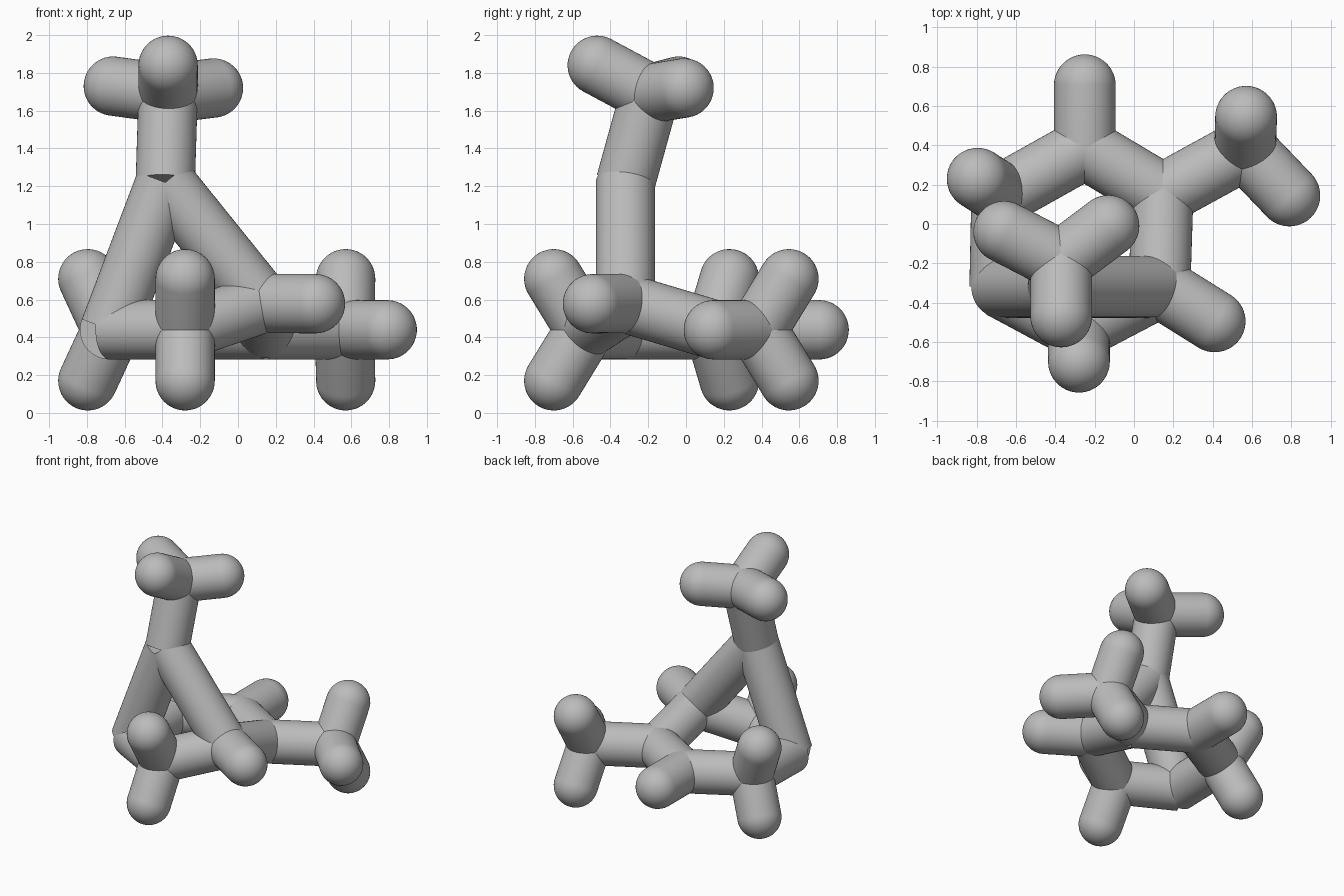
import bpy, bmesh, math
from mathutils import Vector

cube = bpy.data.objects.get("Cube")
if cube:
    bpy.data.objects.remove(cube, do_unlink=True)

R = 0.157      # tube radius
SIDES = 48

grey = bpy.data.materials.new("plain grey")
grey.use_nodes = True
colour = (0.5, 0.5, 0.5, 1)
grey.diffuse_color = colour
grey.node_tree.nodes["Principled BSDF"].inputs["Base Color"].default_value = colour


def tube(name, start, end, round_tip=False):
    """Lathe a tube from start to end, with a flat or a domed far end."""
    start, end = Vector(start), Vector(end)
    axis = end - start
    length = axis.length
    profile = [(0, 0), (R, 0), (R, length)]
    if round_tip:
        steps = 12
        for i in range(1, steps + 1):
            a = i / steps * math.pi / 2
            profile.append((R * math.cos(a), length + R * math.sin(a)))
    else:
        profile.append((0, length))
    bm = bmesh.new()
    verts = [bm.verts.new((r, 0, z)) for r, z in profile]
    edges = [bm.edges.new(pair) for pair in zip(verts, verts[1:])]
    bmesh.ops.spin(bm, geom=verts + edges, cent=(0, 0, 0), axis=(0, 0, 1),
                   angle=2 * math.pi, steps=SIDES)
    bmesh.ops.remove_doubles(bm, verts=bm.verts, dist=1e-4)
    bmesh.ops.recalc_face_normals(bm, faces=bm.faces)
    mesh = bpy.data.meshes.new(name)
    bm.to_mesh(mesh)
    bm.free()
    mesh.materials.append(grey)
    obj = bpy.data.objects.new(name, mesh)
    bpy.context.collection.objects.link(obj)
    obj.location = start
    obj.rotation_mode = 'QUATERNION'
    obj.rotation_quaternion = axis.to_track_quat('Z', 'Y')
    bpy.ops.object.select_all(action='DESELECT')
    obj.select_set(True)
    bpy.context.view_layer.objects.active = obj
    bpy.ops.object.shade_smooth_by_angle(angle=math.radians(35))


# Joints where tubes meet
MID = 0.44
joints = {
    "corner": (-0.68, -0.32, MID),
    "front": (-0.28, -0.535, MID),
    "raised": (0.13, -0.32, 0.58),
    "side": (0.145, 0.15, MID),
    "back": (-0.25, 0.385, MID),
    "right": (-0.67, 0.15, MID),
    "branch": (0.565, 0.38, MID),
    "bridge": (-0.385, -0.32, 1.22),
    "crown": (-0.37, -0.19, 1.69),
}

# Base ring, closed loop
ring = ["corner", "front", "raised", "side", "back", "right"]
for a, b in zip(ring, ring[1:] + ring[:1]):
    tube(f"ring_{a}_to_{b}", joints[a], joints[b])

# Bridge legs, post and side branch
for name, a, b in (("bridge_right_leg", "corner", "bridge"),
                   ("bridge_left_leg", "raised", "bridge"),
                   ("post", "bridge", "crown"),
                   ("side_branch", "side", "branch")):
    tube(name, joints[a], joints[b])

# Single round-ended arms
for name, joint, tip in (
        ("crown_front_arm", "crown", (-0.37, -0.47, 1.84)),
        ("crown_right_arm", "crown", (-0.66, -0.04, 1.73)),
        ("crown_left_arm", "crown", (-0.13, -0.01, 1.72)),
        ("raised_arm", "raised", (0.41, -0.495, 0.578)),
        ("back_arm", "back", (-0.25, 0.705, MID)),
        ("branch_arm", "branch", (0.79, 0.145, MID))):
    tube(name, joints[joint], tip, True)

# Round-ended arms in mirrored upper and lower pairs
for joint, x, y in (("front", -0.28, -0.7), ("right", -0.795, 0.23),
                    ("branch", 0.57, 0.545)):
    for level, side in (("upper", 1), ("lower", -1)):
        tube(f"{joint}_{level}_arm", joints[joint], (x, y, MID + side * 0.27), True)
